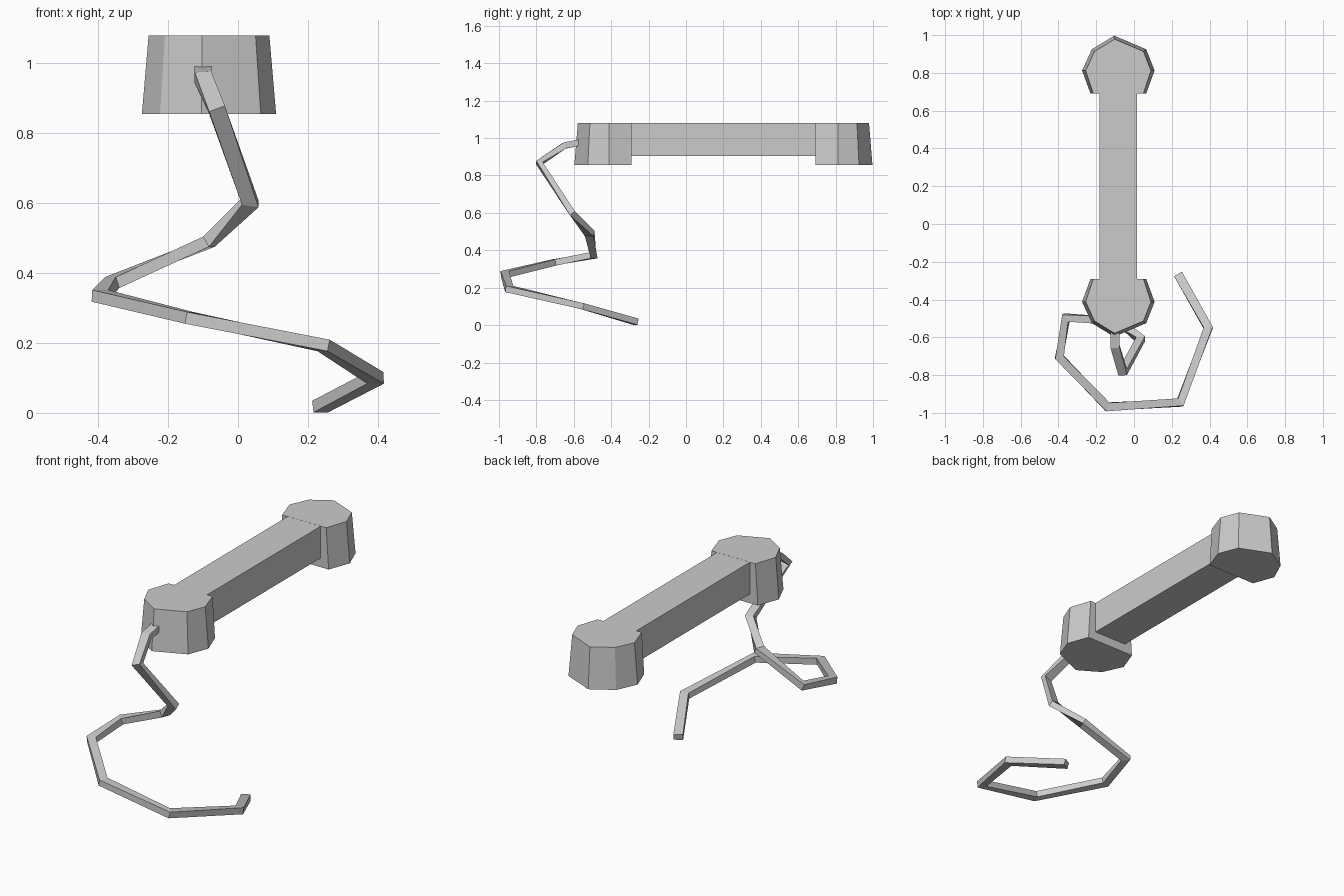
import bpy
from mathutils import Vector

if "Cube" in bpy.data.objects:
    bpy.data.objects.remove(bpy.data.objects["Cube"])

CX, CY = -0.083, 0.2  # centre of the handset


def make(name, verts, faces):
    me = bpy.data.meshes.new(name)
    me.from_pydata(verts, [], faces)
    ob = bpy.data.objects.new(name, me)
    bpy.context.collection.objects.link(ob)
    return ob


def loft(name, rings):
    # skin closed rings and cap both ends
    n = len(rings[0])
    verts = [tuple(p) for r in rings for p in r]
    faces = [(k * n + i, k * n + (i + 1) % n, (k + 1) * n + (i + 1) % n, (k + 1) * n + i)
             for k in range(len(rings) - 1) for i in range(n)]
    faces.append(tuple(reversed(range(n))))
    faces.append(tuple(range((len(rings) - 1) * n, len(rings) * n)))
    ob = make(name, verts, faces)
    import bmesh
    bm = bmesh.new()
    bm.from_mesh(ob.data)
    bmesh.ops.recalc_face_normals(bm, faces=bm.faces)
    bm.to_mesh(ob.data)
    bm.free()
    return ob


# ear and mouth cups: seven-sided, slightly tapered towards the top
profile = [(-0.148, 0.492), (0.148, 0.492), (0.192, 0.612), (0.148, 0.725),
           (-0.022, 0.797), (-0.140, 0.725), (-0.192, 0.612)]


def cup(name, s):
    rings = []
    for z, k in ((0.855, 1.0), (1.08, 0.9)):
        rings.append([(CX + x * k, CY + s * (0.612 + (y - 0.612) * (k if y > 0.5 else 1)), z)
                      for x, y in profile])
    loft(name, rings)


cup("ear_cup", 1)
cup("mouth_cup", -1)

# grip between the cups
x0, x1, y0, y1 = -0.183, 0.017, -0.295, 0.695
loft("grip", [[(x0, y0, z), (x1, y0, z), (x1, y1, z), (x0, y1, z)] for z in (0.905, 1.0795)])

# hanging cord: rectangular section swept along a bent path
path = [Vector(p) for p in [
    (-0.10, -0.56, 0.977), (-0.10, -0.65, 0.96), (-0.06, -0.785, 0.867),
    (0.035, -0.61, 0.602), (-0.083, -0.515, 0.49), (-0.36, -0.495, 0.373),
    (-0.395, -0.705, 0.335), (-0.14, -0.968, 0.272), (0.245, -0.945, 0.193),
    (0.393, -0.55, 0.10), (0.235, -0.268, 0.018)]]
rings = []
for i, p in enumerate(path):
    t = Vector((0, 0, 0))
    if i > 0:
        t += (p - path[i - 1]).normalized()
    if i < len(path) - 1:
        t += (path[i + 1] - p).normalized()
    t.normalize()
    side = Vector((1, 0, 0)) if i < 4 else t.cross(Vector((0, 0, 1)))
    side = (side - t * side.dot(t)).normalized()
    up = side.cross(t)
    rings.append([p + side * a * 0.024 + up * b * 0.017
                  for a, b in ((-1, -1), (1, -1), (1, 1), (-1, 1))])
loft("cord", rings)
